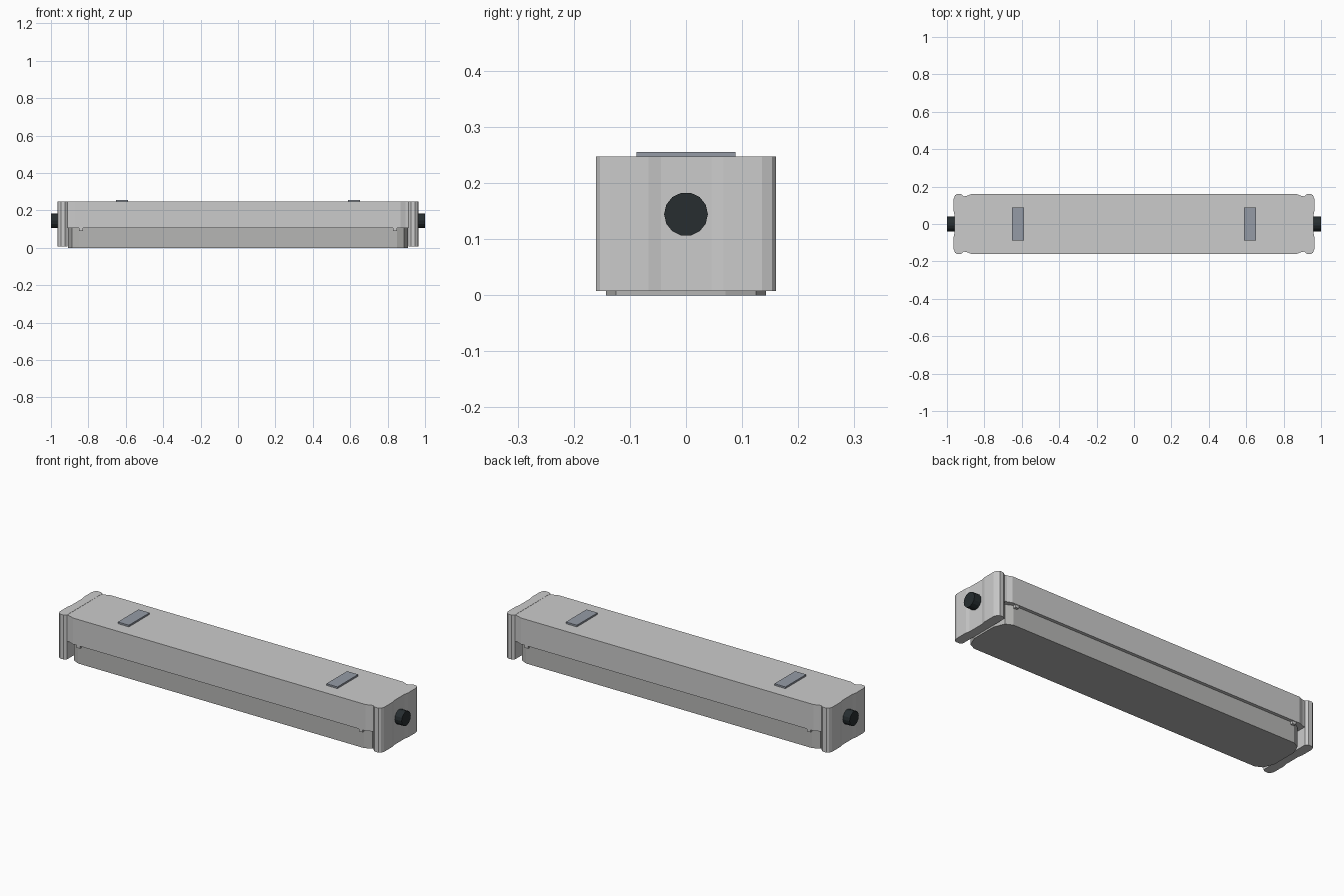
import bpy, bmesh, math
from mathutils import Matrix

if "Cube" in bpy.data.objects:
    bpy.data.objects.remove(bpy.data.objects["Cube"])


def material(name, color):
    m = bpy.data.materials.new(name)
    m.diffuse_color = (*color, 1)
    m.use_nodes = True
    m.node_tree.nodes["Principled BSDF"].inputs["Base Color"].default_value = m.diffuse_color
    return m


LIGHT = material("light_grey", (0.60, 0.63, 0.63))
LENS = material("lens_grey", (0.47, 0.47, 0.46))
STEEL = material("blue_grey", (0.30, 0.33, 0.38))
BLACK = material("black", (0.02, 0.027, 0.03))


def finish(name, bm, mat):
    bmesh.ops.recalc_face_normals(bm, faces=bm.faces)
    me = bpy.data.meshes.new(name)
    bm.to_mesh(me)
    bm.free()
    me.materials.append(mat)
    ob = bpy.data.objects.new(name, me)
    bpy.context.collection.objects.link(ob)
    return ob


def prism(name, outline, z0, z1, mat):
    """Extrude a plan outline upward."""
    bm = bmesh.new()
    face = bm.faces.new([bm.verts.new((x, y, z0)) for x, y in outline])
    top = bmesh.ops.extrude_face_region(bm, geom=[face])["geom"]
    bmesh.ops.translate(bm, vec=(0, 0, z1 - z0),
                        verts=[v for v in top if isinstance(v, bmesh.types.BMVert)])
    return finish(name, bm, mat)


def four_way(quarter):
    """Mirror a corner profile (from end to long side) into a full outline."""
    right = [(x, -y) for x, y in reversed(quarter)] + quarter
    return right + [(-x, -y) for x, y in right]


def box(name, x, y, z, mat):
    return prism(name, [(x[0], y[0]), (x[1], y[0]), (x[1], y[1]), (x[0], y[1])],
                 z[0], z[1], mat)


# Upper housing with necked ends
prism("housing", four_way([(0.915, 0.147), (0.895, 0.150), (0.87, 0.16)]),
      0.105, 0.246, LIGHT)

# Lower lens with faceted ends
prism("lens", four_way([(0.91, 0.07), (0.887, 0.125), (0.85, 0.143)]),
      0.0, 0.105, LENS)

# Corner profile of the end caps
cap = [(0.959, 0.045), (0.964, 0.067), (0.964, 0.135), (0.957, 0.153),
       (0.947, 0.16), (0.925, 0.16), (0.912, 0.15)]

for side, s in (("left", -1), ("right", 1)):
    # End cap
    outline = [(s * x, -y) for x, y in reversed(cap)] + [(s * x, y) for x, y in cap]
    prism(side + "_end_cap", outline, 0.008, 0.247, LIGHT)

    # Cable gland
    bm = bmesh.new()
    bmesh.ops.create_cone(
        bm, cap_ends=True, segments=14, radius1=0.039, radius2=0.039, depth=0.045,
        matrix=Matrix.Translation((s * 0.9775, 0, 0.1445)) @ Matrix.Rotation(math.pi / 2, 4, 'Y'))
    finish(side + "_cable_gland", bm, BLACK)

    # Mounting pad on top
    box(side + "_mounting_pad", (s * 0.62 - 0.033, s * 0.62 + 0.033), (-0.088, 0.088),
        (0.243, 0.255), STEEL)

    # Lens clips under the housing lip
    for face, f in (("front", -1), ("back", 1)):
        box(f"{side}_{face}_clip", (s * 0.84 - 0.01, s * 0.84 + 0.01),
            sorted((f * 0.14, f * 0.157)), (0.09, 0.108), LIGHT)
